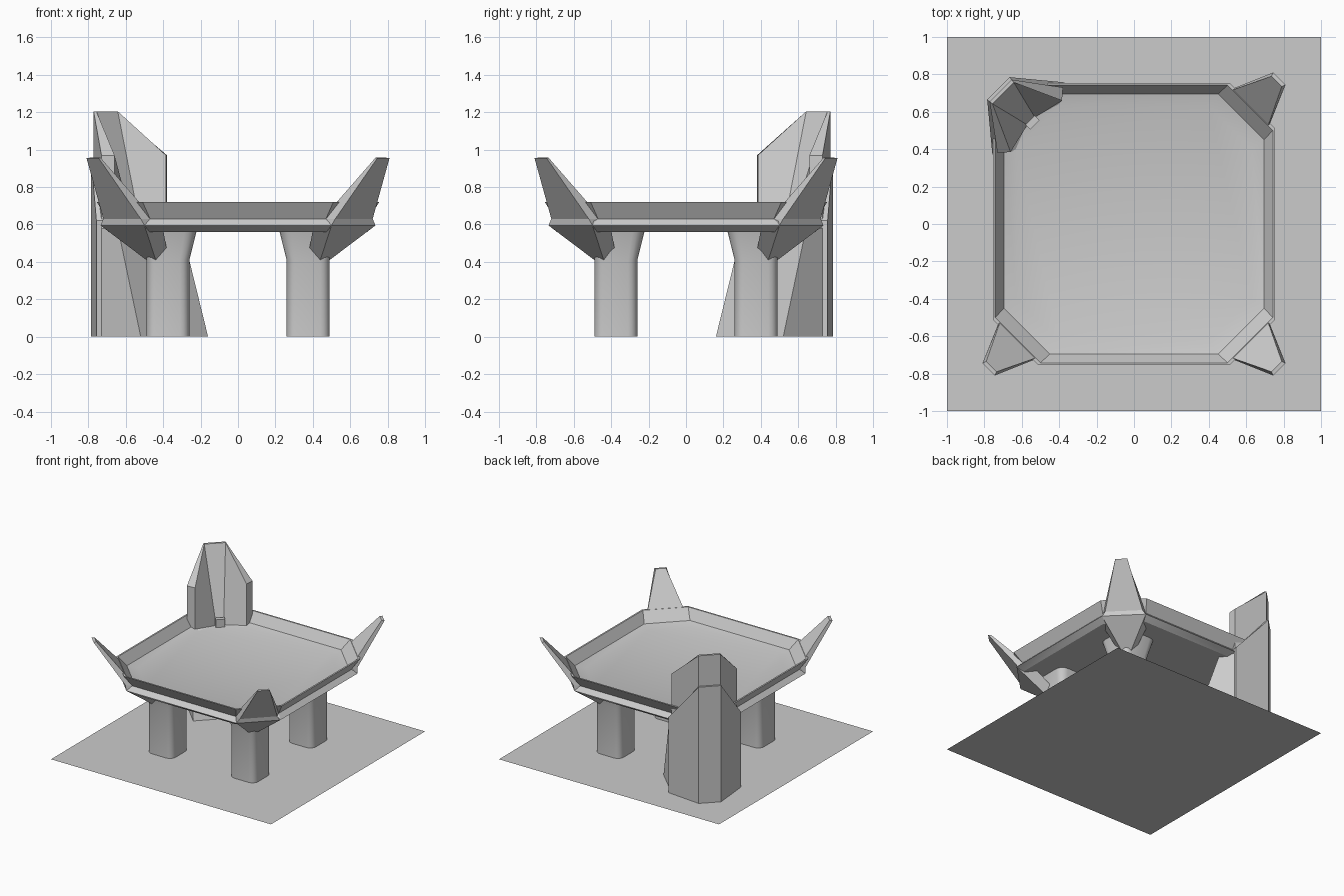
import bpy, bmesh, math

if "Cube" in bpy.data.objects:
    bpy.data.objects.remove(bpy.data.objects["Cube"])


def finish(bm, name, smooth=True):
    bmesh.ops.recalc_face_normals(bm, faces=bm.faces)
    me = bpy.data.meshes.new(name)
    bm.to_mesh(me)
    bm.free()
    ob = bpy.data.objects.new(name, me)
    bpy.context.collection.objects.link(ob)
    if smooth:
        bpy.ops.object.select_all(action='DESELECT')
        ob.select_set(True)
        bpy.context.view_layer.objects.active = ob
        bpy.ops.object.shade_smooth_by_angle(angle=math.radians(28))
    return ob


def ring(r, s, z, n=1, cx=0.0, cy=0.0):
    """Square of half size r whose corners start at s, cut with n segments."""
    pts = []
    for q in range(4):
        a0 = q * math.pi / 2
        c = (a0 + math.pi / 4)
        ox, oy = s * math.sqrt(2) * math.cos(c), s * math.sqrt(2) * math.sin(c)
        for i in range(n + 1):
            a = a0 + i / n * math.pi / 2
            pts.append((cx + ox + (r - s) * math.cos(a),
                        cy + oy + (r - s) * math.sin(a), z))
    return pts


def loft(name, rings, sx=1, sy=1, strip_caps=False, smooth=True):
    bm = bmesh.new()
    loops = [[bm.verts.new((x * sx, y * sy, z)) for x, y, z in r] for r in rings]
    n = len(loops[0])
    for lo, hi in zip(loops, loops[1:]):
        for i in range(n):
            j = (i + 1) % n
            bm.faces.new((lo[i], lo[j], hi[j], hi[i]))
    for lp in (loops[0], loops[-1]):
        if strip_caps:
            for k in range(n // 2 - 1):
                bm.faces.new((lp[k], lp[k + 1], lp[n - 2 - k], lp[n - 1 - k]))
        else:
            bm.faces.new(lp)
    return finish(bm, name, smooth)


def diag_ring(outer, inner):
    """Closed ring mirrored across the corner diagonal."""
    def flip(p):
        return (p[1], p[0], p[2])
    o = outer + [flip(p) for p in reversed(outer)]
    i = inner + [flip(p) for p in reversed(inner)]
    return o + i[::-1]


# ground sheet
bm = bmesh.new()
bm.faces.new([bm.verts.new((x, y, 0)) for x, y in ((-1, -1), (1, -1), (1, 1), (-1, 1))])
finish(bm, "base_sheet", False)

# tray with ledge, flared rim and shallow floor
tray = [(.69, .46, .56), (.735, .50, .595), (.70, .47, .63), (.755, .51, .72),
        (.742, .50, .72), (.695, .45, .64), (.63, .40, .62)]
loft("tray", [ring(r, s, z, 1) for r, s, z in tray])

# three legs with flared tops, and the corner horns above them
leg = [(.115, .065, 0), (.115, .065, .41), (.155, .09, .57)]
horn = [
    diag_ring([(.49, .44, .41)], [(.42, .37, .41)]),
    diag_ring([(.735, .50, .595)], [(.63, .40, .57)]),
    diag_ring([(.72, .52, .63)], [(.69, .45, .63)]),
    diag_ring([(.81, .745, .955)], [(.79, .735, .957)]),
]
for label, sx, sy in (("front_right", 1, -1), ("front_left", -1, -1), ("back_right", 1, 1)):
    loft(label + "_leg", [ring(r, s, z, 4, .375, .375) for r, s, z in leg], sx, sy)
    loft(label + "_horn", horn, sx, sy, smooth=False)

# tall back-left tower: sloped foot, then a pointed back plate
tower = [
    diag_ring([(.73, .375, 0), (.772, .655, 0)], [(.52, .16, 0), (.40, .28, 0)]),
    diag_ring([(.73, .375, .58), (.772, .655, .58)], [(.64, .30, .57), (.53, .41, .57)]),
    diag_ring([(.73, .38, .63), (.772, .655, .63)], [(.66, .385, .63), (.57, .53, .63)]),
    diag_ring([(.73, .38, .97), (.772, .655, 1.205)], [(.66, .385, .97), (.757, .643, 1.205)]),
]
loft("tower", tower, -1, 1, strip_caps=True)

# lower armour plate on the tower's outside
plate = [
    diag_ring([(.757, .37, 0), (.785, .665, 0)], [(.725, .375, 0), (.765, .65, 0)]),
    diag_ring([(.757, .37, .62), (.785, .665, .955)], [(.725, .375, .62), (.765, .65, .955)]),
]
loft("tower_outer_plate", plate, -1, 1, strip_caps=True)

# small stop block at the foot of the tower's inner face
loft("stop_block", [diag_ring([(.58, .53, z)], [(.555, .505, z)]) for z in (.60, .69)],
     -1, 1, smooth=False)
